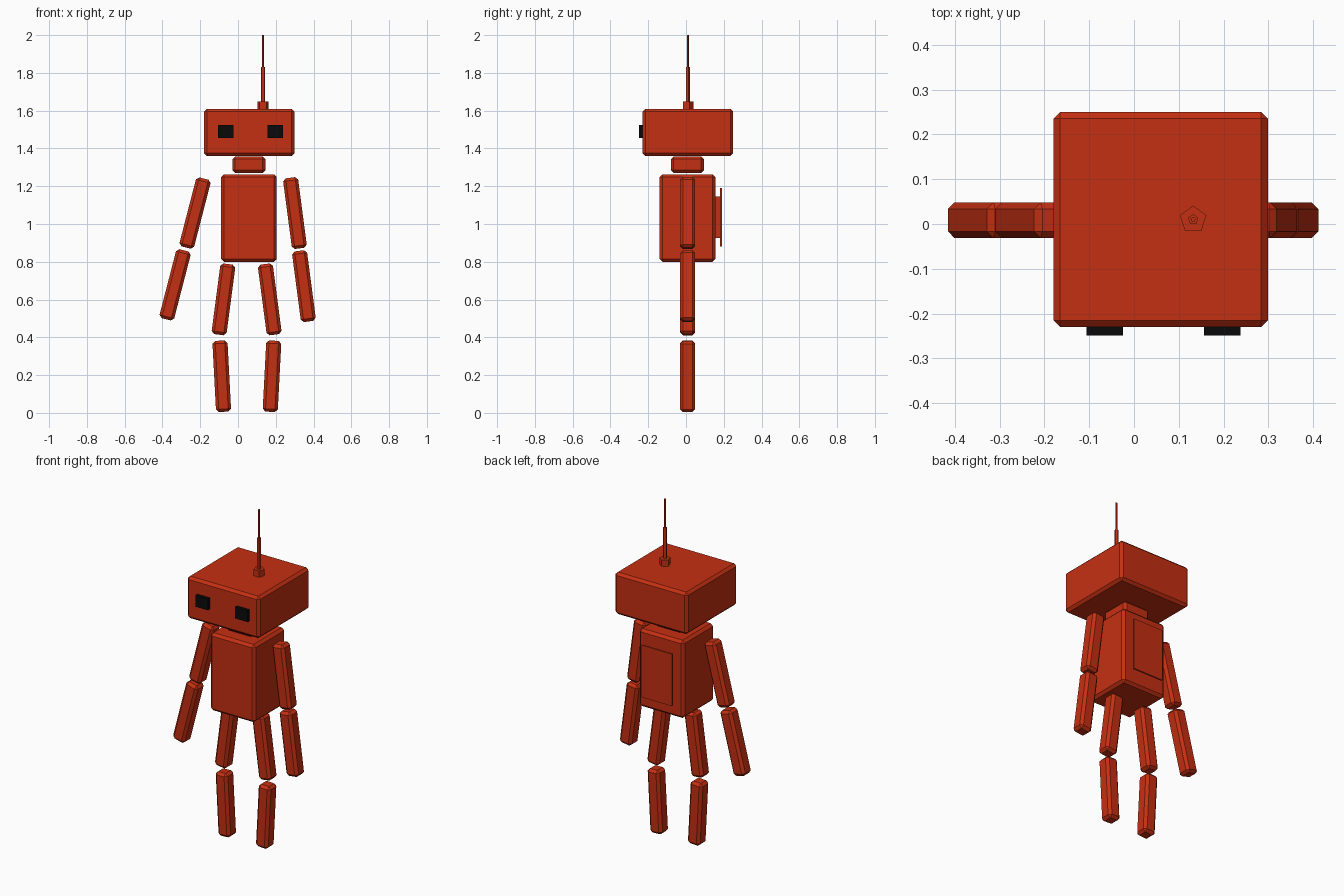
import bpy, math

if "Cube" in bpy.data.objects:
    bpy.data.objects.remove(bpy.data.objects["Cube"])


def material(name, rgb):
    m = bpy.data.materials.new(name)
    m.diffuse_color = (*rgb, 1)
    m.use_nodes = True
    m.node_tree.nodes["Principled BSDF"].inputs["Base Color"].default_value = m.diffuse_color
    return m


RED = material("red_paint", (0.56, 0.029, 0.006))
BLACK = material("eye_black", (0.003, 0.003, 0.003))


def box(name, center, size, tilt=0, bevel=0.015, mat=RED):
    """Box with a one-step chamfer, tilted in the front plane (degrees)."""
    bpy.ops.mesh.primitive_cube_add(size=1, location=center)
    ob = bpy.context.object
    ob.name = name
    ob.data.transform(((size[0], 0, 0, 0), (0, size[1], 0, 0), (0, 0, size[2], 0), (0, 0, 0, 1)))
    ob.rotation_euler.y = math.radians(tilt)
    ob.data.materials.append(mat)
    if bevel:
        mod = ob.modifiers.new("chamfer", "BEVEL")
        mod.width = bevel
        mod.segments = 1
    return ob


def span(name, x, y, z, **kw):
    """Box given by its extents on each axis."""
    return box(name, [(a + b) / 2 for a, b in (x, y, z)],
               [b - a for a, b in (x, y, z)], **kw)


# Head, neck and torso
span("head", (-0.18, 0.299), (-0.23, 0.25), (1.36, 1.61))
span("neck", (-0.03, 0.145), (-0.08, 0.095), (1.27, 1.358))
span("torso", (-0.09, 0.205), (-0.14, 0.155), (0.80, 1.263))

# Eyes
for side, x in (("left", -0.065), ("right", 0.197)):
    span(side + "_eye", (x - 0.041, x + 0.041), (-0.249, -0.22), (1.456, 1.524),
         bevel=0, mat=BLACK)

# Back hatch: a block carrying a thin plate
span("hatch_block", (-0.01, 0.13), (0.15, 0.183), (0.925, 1.145), bevel=0)
span("hatch_plate", (-0.04, 0.16), (0.181, 0.191), (0.88, 1.19), bevel=0)

# Limbs: identical chamfered bars with their own position and tilt
LIMBS = {
    "left_upper_arm": (-0.2275, 1.058, 14.5),
    "left_forearm": (-0.333, 0.678, 14.5),
    "right_upper_arm": (0.3015, 1.058, -7.5),
    "right_forearm": (0.349, 0.671, -7.5),
    "left_thigh": (-0.077, 0.601, 7.5),
    "right_thigh": (0.168, 0.601, -7.5),
    "left_shin": (-0.086, 0.194, -3),
    "right_shin": (0.18, 0.194, 3),
}
for name, (x, z, tilt) in LIMBS.items():
    box(name, (x, 0.0085, z), (0.08, 0.08, 0.377), tilt)

# Antenna: three stacked five-sided rods
for name, r, z0, z1 in (("antenna_base", 0.031, 1.60, 1.648),
                        ("antenna_lower", 0.012, 1.64, 1.83),
                        ("antenna_tip", 0.006, 1.82, 2.0)):
    bpy.ops.mesh.primitive_cylinder_add(vertices=5, radius=r, depth=z1 - z0,
                                        location=(0.132, 0.01, (z0 + z1) / 2))
    bpy.context.object.name = name
    bpy.context.object.data.materials.append(RED)
